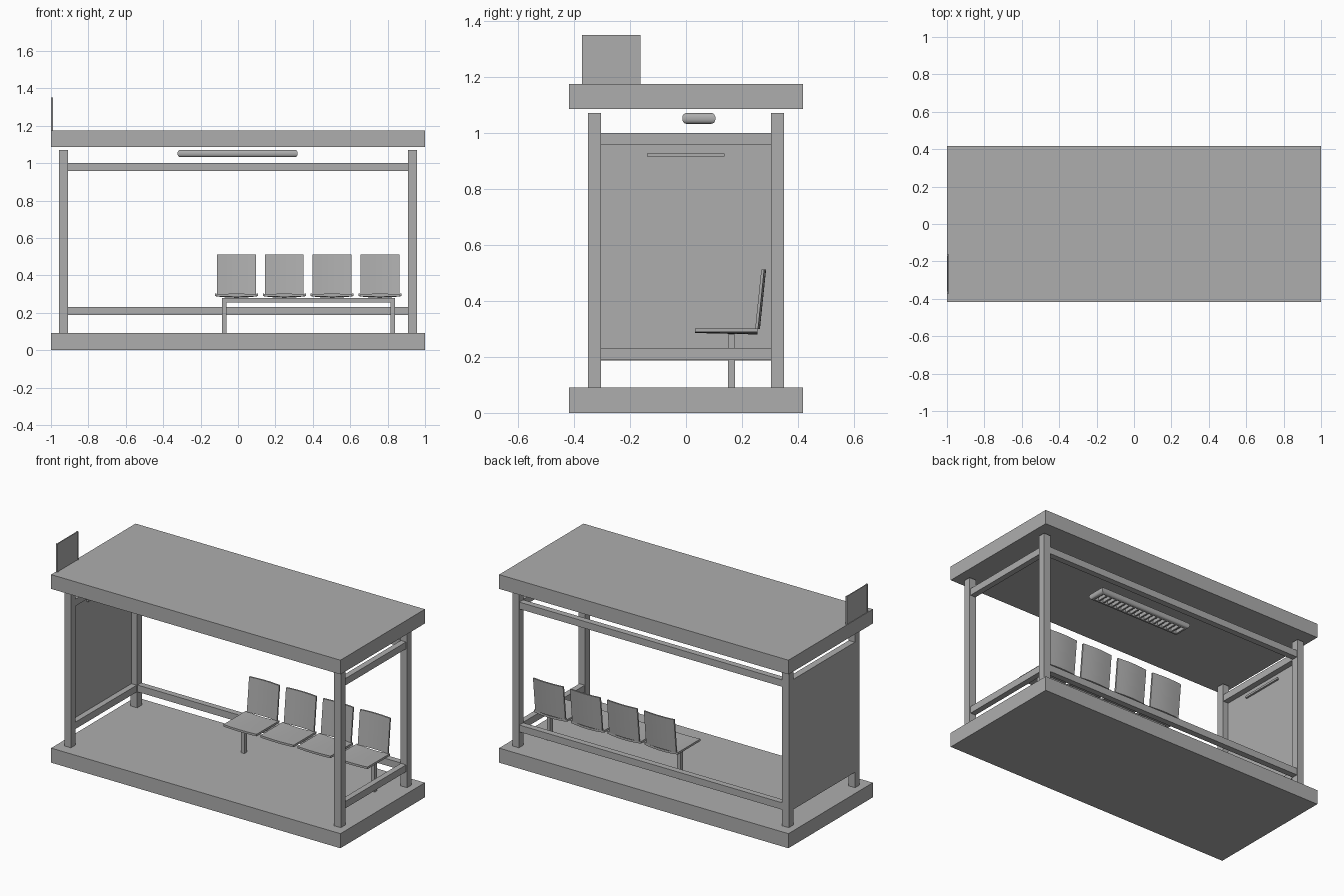
import bpy, bmesh
from math import pi, cos

old = bpy.data.objects.get("Cube")
if old:
    bpy.data.objects.remove(old, do_unlink=True)

grey = bpy.data.materials.new("plain_grey")
grey.use_nodes = True
grey.diffuse_color = (0.42, 0.42, 0.42, 1)
grey.node_tree.nodes["Principled BSDF"].inputs["Base Color"].default_value = grey.diffuse_color


def add_object(name, bm):
    bmesh.ops.recalc_face_normals(bm, faces=bm.faces)
    mesh = bpy.data.meshes.new(name)
    bm.to_mesh(mesh)
    bm.free()
    mesh.materials.append(grey)
    obj = bpy.data.objects.new(name, mesh)
    bpy.context.collection.objects.link(obj)
    return obj


def box_mesh(x, y, z):
    """Box from (low, high) ranges on each axis."""
    bm = bmesh.new()
    bmesh.ops.create_cube(bm, size=1)
    for v in bm.verts:
        v.co = [r[0] if c < 0 else r[1] for c, r in zip(v.co, (x, y, z))]
    return bm


def box(name, x, y, z):
    return add_object(name, box_mesh(x, y, z))


def smooth(obj):
    bpy.ops.object.select_all(action='DESELECT')
    obj.select_set(True)
    bpy.context.view_layer.objects.active = obj
    bpy.ops.object.shade_smooth_by_angle()


# Base slab and roof slab
box("base", (-1, 1), (-.417, .417), (0, .091))
box("roof", (-1, 1), (-.417, .417), (1.086, 1.175))

# Four corner posts
for sx, side in ((-1, "right"), (1, "left")):
    for sy, end in ((-1, "front"), (1, "back")):
        px = sorted((sx * .91, sx * .956))
        py = sorted((sy * .304, sy * .35))
        box(f"{end}_{side}_post", px, py, (.091, 1.07))

# Low and high rails along the back and both ends
for z, level in (((.189, .232), "low"), ((.957, 1.0), "high")):
    box(f"{level}_back_rail", (-.91, .91), (.308, .346), z)
    for sx, side in ((-1, "right"), (1, "left")):
        rx = sorted((sx * .913, sx * .949))
        box(f"{level}_{side}_rail", rx, (-.304, .304), z)

# End wall panel with its slim strip
box("end_panel", (-.955, -.949), (-.304, .304), (.187, 1.0))
box("panel_strip", (-.949, -.937), (-.14, .138), (.915, .927))

# Sign standing on the roof edge
box("sign_board", (-.997, -.991), (-.362, -.17), (1.175, 1.35))
for y, end in ((-.371, "front"), (-.171, "back")):
    box(f"sign_{end}_edge", (-1, -.988), (y, y + .009), (1.175, 1.35))

# Ceiling light: rounded housing with a recessed underside and louvres
bm = box_mesh((-.323, .319), (-.013, .105), (1.032, 1.071))
rims = [e for e in bm.edges if abs(e.verts[0].co.z - e.verts[1].co.z) < .001]
bmesh.ops.bevel(bm, geom=rims, offset=.016, segments=4, profile=.5, affect='EDGES')
bm.normal_update()
under = min(bm.faces, key=lambda f: f.calc_center_median().z)
bmesh.ops.inset_region(bm, faces=[under], thickness=.008)
moved = bmesh.ops.extrude_discrete_faces(bm, faces=[under])["faces"][0]
bmesh.ops.translate(bm, verts=moved.verts, vec=(0, 0, .022))
smooth(add_object("light_housing", bm))
for i in range(17):
    x = -.27 + i * .0335
    box(f"light_louvre_{i + 1}", (x - .005, x + .005), (.01, .082), (1.034, 1.055))

# Seat bench frame
box("bench_beam", (-.085, .84), (.15, .175), (.255, .28))
for x, side in ((-.085, "right"), (.816, "left")):
    box(f"bench_{side}_leg", (x, x + .024), (.15, .175), (.091, .255))


def curved_slab(name, surface, thickness_vec, n=10):
    """Slab over a grid of surface(u, v), u and v from 0 to 1."""
    bm = bmesh.new()
    rows = [[bm.verts.new(surface(i / n, j / n)) for i in range(n + 1)]
            for j in range(n + 1)]
    for j in range(n):
        for i in range(n):
            bm.faces.new((rows[j][i], rows[j][i + 1], rows[j + 1][i + 1], rows[j + 1][i]))
    extruded = bmesh.ops.extrude_face_region(bm, geom=bm.faces[:])["geom"]
    verts = [g for g in extruded if isinstance(g, bmesh.types.BMVert)]
    bmesh.ops.translate(bm, verts=verts, vec=thickness_vec)
    smooth(add_object(name, bm))


# Four seats, each a dished pan and a slightly curved leaning back
for k in range(4):
    cx = -.008 + k * .2555

    def pan(u, v):
        dish = .009 * (1 - (2 * u - 1) ** 2) * (.4 + .6 * v)
        return (cx + (u - .5) * .23, .032 + .223 * v, .302 - dish)

    def back(u, v):
        bow = .007 * cos((u - .5) * pi)
        return (cx + (u - .5) * .208, .247 + .022 * v + bow, .3 + .212 * v)

    curved_slab(f"seat_pan_{k + 1}", pan, (0, 0, -.013))
    curved_slab(f"seat_back_{k + 1}", back, (0, .01, 0))
